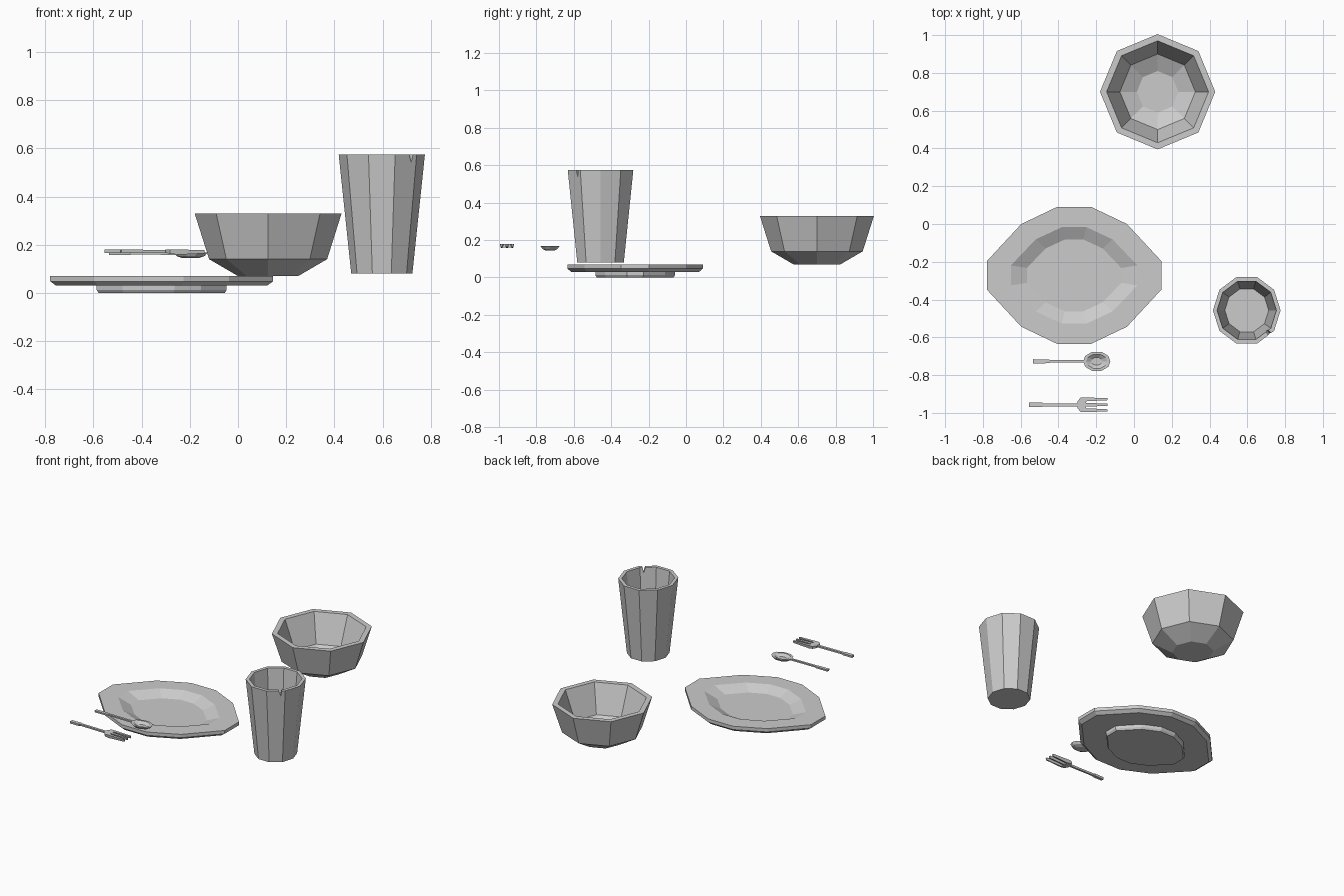
import bpy, bmesh
from math import sin, cos, pi, radians
from mathutils import Matrix

if "Cube" in bpy.data.objects:
    bpy.data.objects.remove(bpy.data.objects["Cube"])


def loft(name, rings):
    """Skin a closed solid through rings of points, capping both ends."""
    bm = bmesh.new()
    vr = [[bm.verts.new(p) for p in r] for r in rings]
    n = len(vr[0])
    for a, b in zip(vr, vr[1:]):
        for i in range(n):
            j = (i + 1) % n
            bm.faces.new((a[i], a[j], b[j], b[i]))
    bm.faces.new(vr[0][::-1])
    bm.faces.new(vr[-1])
    bmesh.ops.recalc_face_normals(bm, faces=bm.faces)
    me = bpy.data.meshes.new(name)
    bm.to_mesh(me)
    bm.free()
    ob = bpy.data.objects.new(name, me)
    bpy.context.collection.objects.link(ob)
    return ob


def scaled(outline, c, levels):
    """Rings of an outline scaled by (sx, sy) at height z."""
    return [[(c[0] + x * sx, c[1] + y * sy, z) for x, y in outline] for sx, sy, z in levels]


def ngon(n):
    return [(cos(2 * pi * i / n), sin(2 * pi * i / n)) for i in range(n)]


def bar(name, y0, sections):
    """Square-section bar along x: (x, y, half width, z low, z high, bottom half width)."""
    return loft(name, [[(x, y0 + y - b, lo), (x, y0 + y + b, lo), (x, y0 + y + w, hi), (x, y0 + y - w, hi)]
                       for x, y, w, lo, hi, b in sections])


# bowl
bowl = [(.125, .07), (.245, .14), (.305, .33), (.27, .33), (.20, .145), (.11, .10)]
loft("bowl", scaled(ngon(8), (.125, .70), [(r, r, z) for r, z in bowl]))

# plate: twelve-sided oval with a foot and a sunken well
q = [(1, .207), (.605, .75), (.195, 1)]
oval = (q + [(-x, y) for x, y in q[::-1]] + [(-x, -y) for x, y in q]
        + [(x, -y) for x, y in q[::-1]])
loft("plate", scaled(oval, (-.317, -.272), [
    (.262, .205, 0), (.27, .213, .012), (.27, .213, .03), (.438, .342, .03), (.4625, .3625, .048),
    (.4625, .3625, .07), (.335, .255, .07), (.25, .19, .036)]))

# cup with a small chip in the rim
cup_c = (.597, -.457)
cup = [(.127, .08), (.179, .575), (.157, .575), (.116, .105)]
cup_ob = loft("cup", scaled(ngon(10), cup_c, [(r, r * 1.03, z) for r, z in cup]))
chip = loft("chip_cutter", [[(x, -.013, .59), (x, .013, .59), (x, .003, .54)] for x in (.11, .24)])
chip.matrix_world = Matrix.Translation((*cup_c, 0)) @ Matrix.Rotation(radians(-46), 4, 'Z')
chip.hide_render = True
chip.hide_set(True)
cut = cup_ob.modifiers.new("chip", 'BOOLEAN')
cut.operation, cut.object, cut.solver = 'DIFFERENCE', chip, 'EXACT'

# spoon
sy = -.727
head = [(1, 0), (.85, .55), (.35, .97), (-.35, .97), (-.85, .55), (-1, 0)]
head += [(x, -y) for x, y in head[4:0:-1]]
loft("spoon_bowl", scaled(head, (-.197, sy), [
    (.035, .025, .145), (.058, .042, .153), (.072, .052, .168), (.056, .038, .168), (.03, .02, .153)]))
bar("spoon_handle", sy, [(-.535, 0, .011, .157, .169, .009), (-.45, 0, .010, .157, .169, .008),
                         (-.445, 0, .007, .159, .169, .006), (-.26, 0, .007, .158, .168, .006)])

# fork
fy = -.957
bar("fork_handle", fy, [(-.555, 0, .012, .166, .18, .010), (-.487, 0, .012, .166, .18, .010),
                        (-.483, 0, .008, .168, .18, .006), (-.285, 0, .008, .166, .178, .006)])
bar("fork_head", fy, [(-.30, 0, .018, .166, .18, .014), (-.282, 0, .038, .162, .18, .034),
                      (-.255, 0, .038, .16, .18, .034)])
for k, label in ((-1, "near"), (0, "middle"), (1, "far")):
    bar("fork_tine_" + label, fy, [(-.26, k * .028, .010, .158, .18, .005),
                                   (-.14, k * .030, .006, .164, .178, .003)])
